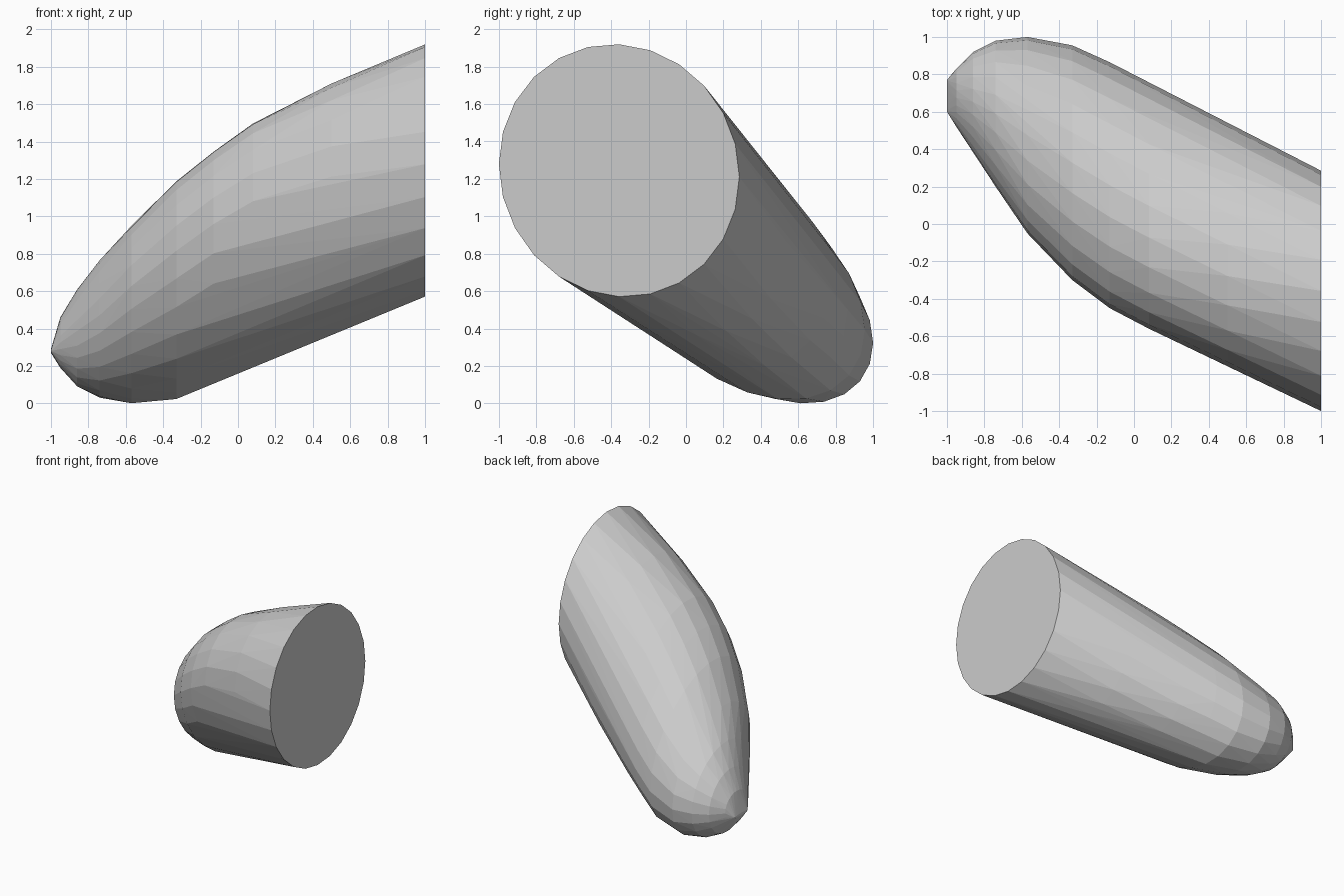
import bpy
import bmesh
import math

if "Cube" in bpy.data.objects:
    bpy.data.objects.remove(bpy.data.objects["Cube"])

SIDES = 24

# Cross-sections across x: x, y low, y high, z low, z high, skew
SECTIONS = [
    (1.00, -1.00, 0.285, 0.57, 1.92, -0.05),
    (0.50, -0.76, 0.54, 0.365, 1.71, -0.26),
    (0.08, -0.56, 0.755, 0.19, 1.50, -0.36),
    (-0.13, -0.45, 0.865, 0.11, 1.35, -0.37),
    (-0.33, -0.30, 0.955, 0.02, 1.19, -0.36),
    (-0.57, -0.05, 1.00, 0.00, 0.95, -0.32),
    (-0.74, 0.20, 0.98, 0.03, 0.765, -0.20),
    (-0.86, 0.385, 0.92, 0.09, 0.61, -0.10),
    (-0.95, 0.52, 0.83, 0.19, 0.46, 0.0),
    (-1.00, 0.60, 0.77, 0.27, 0.29, 0.0),
]


def section_points(x, y0, y1, z0, z1, skew):
    """Skewed ellipse that fills the given y and z bounds."""
    lean = math.asin(skew)
    for i in range(SIDES):
        t = 2 * math.pi * i / SIDES
        yield (x,
               (y0 + y1) / 2 + (y1 - y0) / 2 * math.cos(t),
               (z0 + z1) / 2 + (z1 - z0) / 2 * math.sin(t + lean))


# Rounded, tapering body with a flat cut end
bm = bmesh.new()
for section in SECTIONS:
    for point in section_points(*section):
        bm.verts.new(point)
result = bmesh.ops.convex_hull(bm, input=bm.verts[:])
loose = [v for v in bm.verts if not v.link_faces]
bmesh.ops.delete(bm, geom=loose, context='VERTS')

# Merge the flat cut end into one face
cut = [f for f in bm.faces if all(v.co.x > 0.999 for v in f.verts)]
bmesh.ops.dissolve_faces(bm, faces=cut)
bmesh.ops.recalc_face_normals(bm, faces=bm.faces[:])

mesh = bpy.data.meshes.new("tapered_body")
bm.to_mesh(mesh)
bm.free()

grey = bpy.data.materials.new("light grey")
grey.diffuse_color = (0.6, 0.6, 0.6, 1.0)
grey.use_nodes = True
grey.node_tree.nodes["Principled BSDF"].inputs["Base Color"].default_value = grey.diffuse_color
mesh.materials.append(grey)

body = bpy.data.objects.new("tapered_body", mesh)
bpy.context.collection.objects.link(body)
